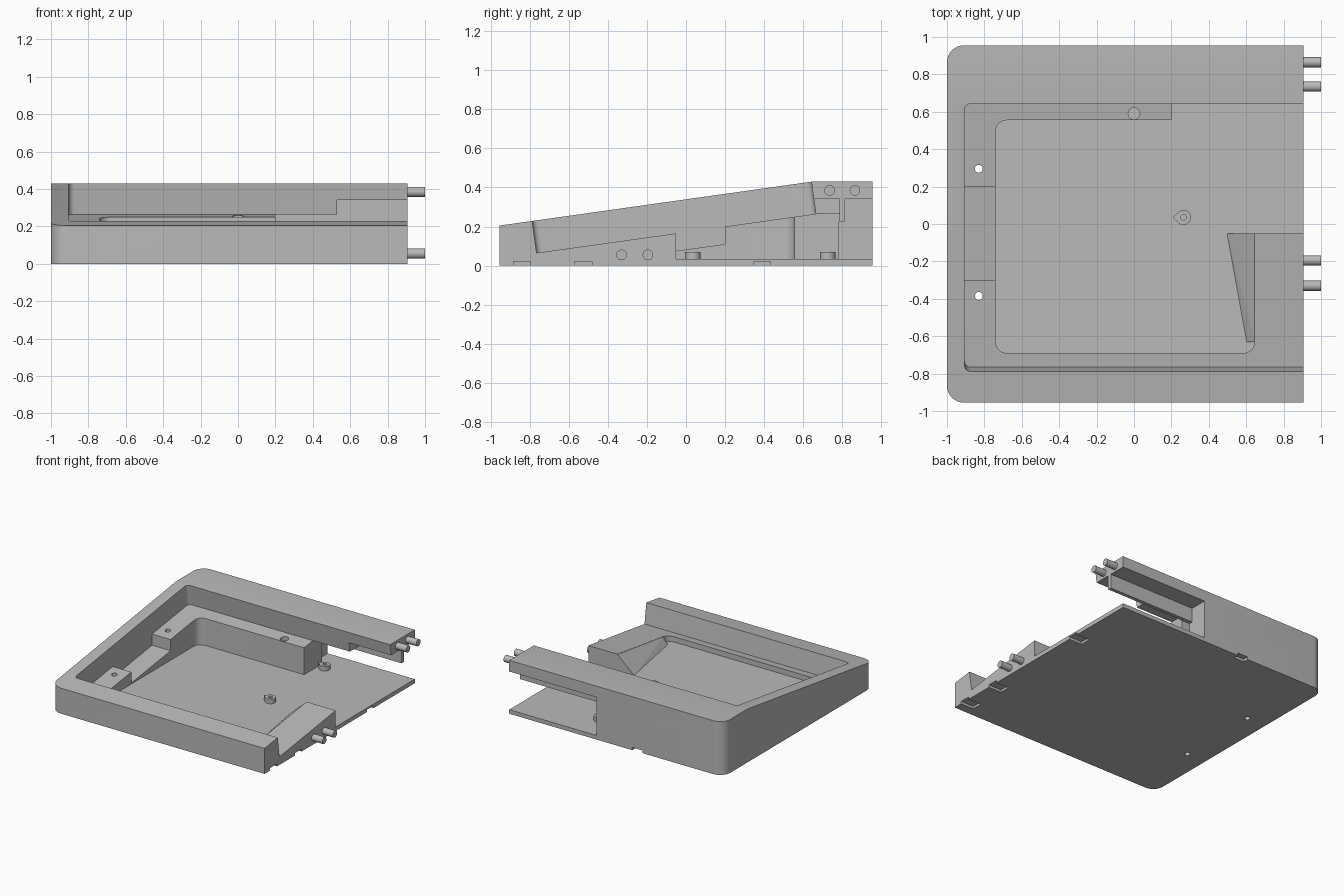
import bpy, bmesh, math
from mathutils import Vector

cube = bpy.data.objects.get("Cube")
if cube:
    bpy.data.objects.remove(cube, do_unlink=True)

grey = bpy.data.materials.new("plain grey")
grey.use_nodes = True
COLOUR = (0.49, 0.49, 0.49, 1)
grey.diffuse_color = COLOUR
grey.node_tree.nodes["Principled BSDF"].inputs["Base Color"].default_value = COLOUR


def finish(name, bm):
    bmesh.ops.recalc_face_normals(bm, faces=bm.faces)
    mesh = bpy.data.meshes.new(name)
    bm.to_mesh(mesh)
    bm.free()
    mesh.materials.append(grey)
    obj = bpy.data.objects.new(name, mesh)
    bpy.context.collection.objects.link(obj)
    return obj


def prism(name, profile, axis, lo, hi, round_at=None, radius=0.0):
    """Extrude a (y, z) profile along x or an (x, y) profile along z."""
    def place(p, t):
        return Vector((t, p[0], p[1])) if axis == "x" else Vector((p[0], p[1], t))
    bm = bmesh.new()
    a = [bm.verts.new(place(p, lo)) for p in profile]
    b = [bm.verts.new(place(p, hi)) for p in profile]
    n = len(profile)
    bm.faces.new(a)
    bm.faces.new(b)
    for i in range(n):
        j = (i + 1) % n
        bm.faces.new((a[i], a[j], b[j], b[i]))
    if round_at:
        edges = [e for e in bm.edges if round_at(*(v.co for v in e.verts))]
        bmesh.ops.bevel(bm, geom=edges, offset=radius, segments=8,
                        profile=0.5, affect="EDGES")
    return finish(name, bm)


def box(name, x, y, z):
    return prism(name, [(x[0], y[0]), (x[1], y[0]), (x[1], y[1]), (x[0], y[1])], "z", *z)


def circle(cx, cy, r, n=32):
    return [(cx + r * math.cos(math.tau * i / n), cy + r * math.sin(math.tau * i / n))
            for i in range(n)]


def combine(target, other, operation="DIFFERENCE"):
    mod = target.modifiers.new("cut", "BOOLEAN")
    mod.operation = operation
    mod.solver = "EXACT"
    mod.object = other
    bpy.context.view_layer.objects.active = target
    bpy.ops.object.modifier_apply(modifier=mod.name)
    bpy.data.objects.remove(other, do_unlink=True)


def smooth(obj):
    bpy.ops.object.select_all(action="DESELECT")
    obj.select_set(True)
    bpy.context.view_layer.objects.active = obj
    bpy.ops.object.shade_smooth_by_angle(angle=math.radians(30))


END, DEPTH, FLOOR = 0.905, 0.955, 0.033
FAR = 1.3


def upright(a, b):
    return abs(a.x - b.x) < 0.001 and abs(a.y - b.y) < 0.001


# Wedge-shaped case with rounded corners on its closed side
case = prism("case", [(-DEPTH, 0), (DEPTH, 0), (DEPTH, 0.43), (0.645, 0.43), (-DEPTH, 0.205)],
             "x", -1, END)
plan = prism("plan", [(-1, -DEPTH), (FAR, -DEPTH), (FAR, DEPTH), (-1, DEPTH)], "z", -0.1, 0.6,
             lambda a, b: upright(a, b) and a.x < 0, 0.09)
combine(case, plan, "INTERSECT")

# Tilted recess in the top
combine(case, prism("recess", [(-0.765, 0.065), (0.665, 0.265), (0.623, 0.565), (-0.807, 0.365)],
                    "x", -0.905, FAR,
                    lambda a, b: max(a.x, b.x) < 0 and abs(a.z - b.z) > 0.25, 0.03))

# Inner well down to the base plate
well = [(-0.74, -0.69), (0.645, -0.69), (0.645, -0.05), (FAR, -0.05), (FAR, 0.555), (-0.74, 0.555)]
combine(case, prism("well", well, "z", FLOOR, 0.6,
                    lambda a, b: upright(a, b) and a.x < 1 and abs(a.y) > 0.1, 0.06))

# Lowered part of the side ledge
combine(case, prism("side_pocket", [(-0.3, 0.041), (0.2, 0.11), (0.2, 0.3), (-0.3, 0.3)],
                    "x", -0.905, -0.7))

# Openings through the rear wall, leaving a hanging strip
combine(case, box("rear_cavity", (0.2, FAR), (0.5, 0.786), (FLOOR, 0.265)))
combine(case, box("rear_cavity_high", (0.53, FAR), (0.6, 0.785), (FLOOR, 0.34)))
combine(case, box("rear_window", (0.13, FAR), (0.784, FAR), (FLOOR, 0.225)))
combine(case, box("rear_channel", (0.13, FAR), (0.815, FAR), (0.2, 0.34)))

# Through holes, ledge socket and underside notches
for y in (0.295, -0.385):
    combine(case, prism("hole", circle(-0.83, y, 0.021), "z", -0.1, 0.5))
combine(case, prism("socket", circle(0, 0.59, 0.031), "z", 0.225, 0.28))
for y in (-0.84, -0.525, 0.39):
    combine(case, box("edge_notch", (0.79, FAR), (y - 0.043, y + 0.043), (-0.1, 0.02)))
combine(case, box("rear_notch", (-0.28, -0.19), (0.91, FAR), (-0.1, 0.022)))
smooth(case)

# Slanted flank of the front block
bm = bmesh.new()
for co in ((0.646, -0.05, 0.164), (0.646, -0.63, 0.084), (0.495, -0.05, 0.03), (0.6, -0.63, 0.03),
           (0.646, -0.05, 0.03), (0.646, -0.63, 0.03)):
    bm.verts.new(co)
bmesh.ops.convex_hull(bm, input=bm.verts)
finish("block_flank", bm)

# Joining pegs on the open end
for name, z, ys in (("rear_peg", 0.385, (0.735, 0.865)), ("front_peg", 0.055, (-0.33, -0.195))):
    for y in ys:
        smooth(prism(name, circle(y, z, 0.027), "x", END - 0.03, 1))

# Teardrop screw bosses on the base plate
for y in (0.035, 0.725):
    ring = [p for p in circle(0.265, y, 0.04) if p[0] > 0.237]
    ring = sorted(ring, key=lambda p: math.atan2(p[1] - y, p[0] - 0.265))
    boss = prism("screw_boss", ring + [(0.207, y)], "z", FLOOR - 0.01, 0.07)
    combine(boss, prism("boss_hole", circle(0.265, y, 0.015), "z", FLOOR + 0.005, 0.2))
    smooth(boss)
